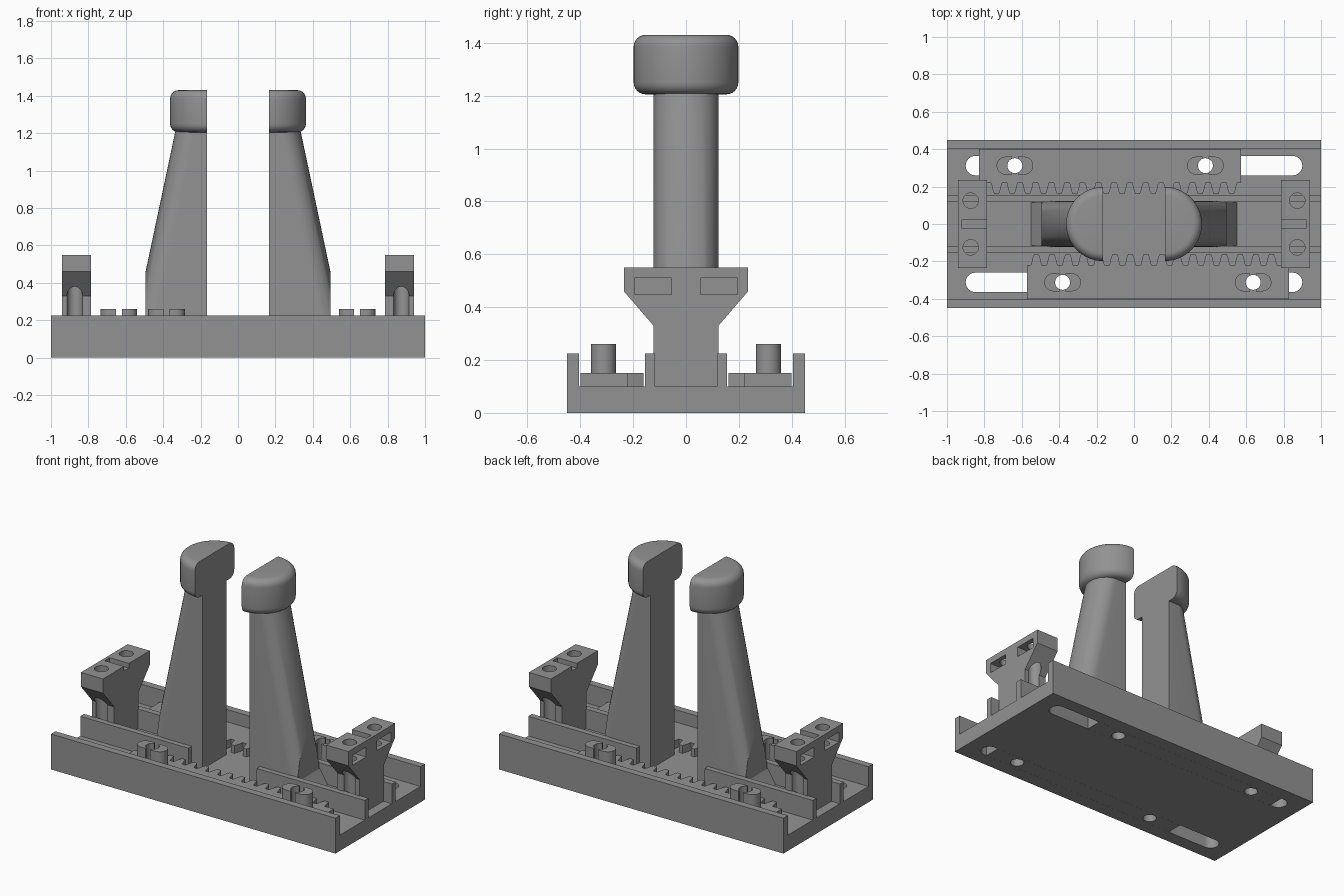
import bpy, bmesh, math
from mathutils import Matrix

if "Cube" in bpy.data.objects:
    bpy.data.objects.remove(bpy.data.objects["Cube"], do_unlink=True)

GREY = (0.29, 0.29, 0.29, 1)
mat = bpy.data.materials.new("plain grey")
mat.use_nodes = True
mat.diffuse_color = GREY
bsdf = next(n for n in mat.node_tree.nodes if n.type == 'BSDF_PRINCIPLED')
bsdf.inputs["Base Color"].default_value = GREY
bsdf.inputs["Roughness"].default_value = 0.6


def finish(name, bm):
    bmesh.ops.recalc_face_normals(bm, faces=bm.faces)
    me = bpy.data.meshes.new(name)
    bm.to_mesh(me)
    bm.free()
    ob = bpy.data.objects.new(name, me)
    me.materials.append(mat)
    bpy.context.collection.objects.link(ob)
    return ob


def prism(name, pts, lo, hi, axis='z'):
    """Extrude a flat outline: (x, y) along z, or (y, z) along x, or (x, z) along y."""
    place = {'z': lambda a, b, c: (a, b, c),
             'x': lambda a, b, c: (c, a, b),
             'y': lambda a, b, c: (a, c, b)}[axis]
    bm = bmesh.new()
    rings = [[bm.verts.new(place(a, b, c)) for a, b in pts] for c in (lo, hi)]
    for ring in rings:
        bm.faces.new(ring)
    n = len(pts)
    for i in range(n):
        j = (i + 1) % n
        bm.faces.new((rings[0][i], rings[0][j], rings[1][j], rings[1][i]))
    return finish(name, bm)


def box(name, x0, x1, y0, y1, z0, z1):
    return prism(name, [(x0, y0), (x1, y0), (x1, y1), (x0, y1)], z0, z1)


def stadium(cx, cy, half, r, n=12):
    """Outline with round ends; half is the distance from centre to arc centre."""
    pts = []
    for s in (1, -1):
        for i in range(n + 1):
            a = math.pi * i / n - math.pi / 2
            pts.append((cx + s * (half + r * math.cos(a)), cy + s * r * math.sin(a)))
    return pts


def circle(cx, cy, r, n=28):
    return [(cx + r * math.cos(2 * math.pi * i / n),
             cy + r * math.sin(2 * math.pi * i / n)) for i in range(n)]


def select(ob):
    bpy.ops.object.select_all(action='DESELECT')
    ob.select_set(True)
    bpy.context.view_layer.objects.active = ob


def cut(ob, *cutters):
    select(ob)
    for c in cutters:
        c.hide_render = True
        m = ob.modifiers.new("cut", 'BOOLEAN')
        m.operation, m.solver, m.object = 'DIFFERENCE', 'EXACT', c
        bpy.ops.object.modifier_apply(modifier=m.name)
        bpy.data.objects.remove(c, do_unlink=True)


def smooth(ob):
    select(ob)
    bpy.ops.object.shade_smooth_by_angle(angle=math.radians(32))


def twin(ob, name):
    """Second copy, turned half a circle about the vertical axis."""
    c = ob.copy()
    c.data = ob.data.copy()
    c.name = c.data.name = name
    c.data.transform(Matrix.Rotation(math.pi, 4, 'Z'))
    bpy.context.collection.objects.link(c)


# Base tray with outer walls and one long guide slot on each side
tray = prism("base_tray", [(-.45, 0), (.45, 0), (.45, .225), (.405, .225), (.405, .1),
                           (-.405, .1), (-.405, .225), (-.45, .225)], -1, 1, 'x')
cut(tray, *[prism("slot", stadium(0, s * .312, .848, .052), -.1, .3) for s in (1, -1)])
smooth(tray)

# Inner guide rails, open in the middle
for side, s in (("back", 1), ("front", -1)):
    y0, y1 = sorted((s * .117, s * .155))
    box(side + "_left_rail", .24, 1, y0, y1, .099, .225)
    box(side + "_right_rail", -1, -.24, y0, y1, .099, .225)

# Toothed rack with a keel filling the guide slot
PITCH, COUNT = .0838, 16
outline = [(.573, .22), (.573, .4), (-.828, .4), (-.828, .22)]
for i in range(COUNT):
    cx = -.735 + i * PITCH
    outline += [(cx - .029, .22), (cx - .019, .178), (cx - .012, .16),
                (cx + .012, .16), (cx + .019, .178), (cx + .029, .22)]
rack = prism("back_rack", outline, .1, .15)
keel = box("back_rack_keel", -.828, .573, .2605, .3635, 0, .1)
HOLES = (-.637, .382)
for part in (rack, keel):
    cut(part, *[prism("hole", circle(x, .312, .04), -.1, .4) for x in HOLES])
    smooth(part)
twin(rack, "front_rack")
twin(keel, "front_rack_keel")

# Split bosses standing on the racks around each hole
for x, label in zip(HOLES, ("outer", "inner")):
    boss = prism("back_%s_boss" % label, stadium(x, .312, .05, .048), .149, .26)
    cut(boss, prism("hole", circle(x, .312, .04), .1, .4),
        box("split", x - .016, x + .016, .2, .45, .1, .4))
    smooth(boss)
    twin(boss, "front_%s_boss" % label)

# End post with flared head, screw holes, nut pockets and a top groove
half = [(.117, .1), (.117, .225), (.123, .225), (.123, .33), (.235, .46), (.235, .55)]
post = prism("left_end_post", half + [(-y, z) for y, z in reversed(half)], .785, .94, 'x')
for s in (1, -1):
    y0, y1 = sorted((s * .055, s * .195))
    cut(post, prism("screw_hole", circle(.873, s * .125, .041), .1005, .7),
        box("nut_pocket", .815, 1, y0, y1, .447, .51))
cut(post, box("top_groove", .7, .92, -.025, .025, .52, .6))
smooth(post)
twin(post, "right_end_post")


# Tapered finger: flat inside face, rounded and leaning outside, trimmed near the foot
def section(z, n=16):
    tip = .335 + (1.21 - z) * .212
    c = tip - .1
    pts = [(.165, -.122, z)]
    for i in range(n + 1):
        a = math.pi * i / n - math.pi / 2
        pts.append((c + .1 * math.cos(a), .122 * math.sin(a), z))
    return pts + [(.165, .122, z)]


bm = bmesh.new()
low, high = ([bm.verts.new(p) for p in section(z)] for z in (.1, 1.22))
bm.faces.new(low)
bm.faces.new(high)
for i in range(len(low)):
    j = (i + 1) % len(low)
    bm.faces.new((low[i], low[j], high[j], high[i]))
finger = finish("left_finger", bm)
cut(finger, box("trim", .495, .8, -.3, .3, 0, 1.5))
smooth(finger)
twin(finger, "right_finger")

# Sloping foot at the outer side of each finger
foot = prism("left_finger_foot", [(.48, .1), (.55, .1), (.495, .19), (.48, .19)],
             -.115, .115, 'y')
twin(foot, "right_finger_foot")

# Half-round finger cap with rounded rims
R, r, Z0, Z1, STEPS = .198, .045, 1.205, 1.43, 8
prof = [(0, Z0)]
for i in range(7):
    a = math.pi / 2 * i / 6
    prof.append((R - r + r * math.sin(a), Z0 + r - r * math.cos(a)))
prof += [(x, Z0 + Z1 - z) for x, z in reversed(prof)]
bm = bmesh.new()
SEG = 32
rings = []
for k in range(SEG + 1):
    a = math.pi * k / SEG - math.pi / 2
    rings.append([bm.verts.new((.165 + q * math.cos(a), q * math.sin(a), z)) for q, z in prof])
for a, b in zip(rings, rings[1:]):
    for i in range(len(prof) - 1):
        bm.faces.new((a[i], a[i + 1], b[i + 1], b[i]))
bmesh.ops.remove_doubles(bm, verts=bm.verts, dist=1e-5)
bmesh.ops.dissolve_degenerate(bm, edges=bm.edges, dist=1e-5)
bmesh.ops.holes_fill(bm, edges=[e for e in bm.edges if e.is_boundary], sides=0)
cap = finish("left_finger_cap", bm)
smooth(cap)
twin(cap, "right_finger_cap")
